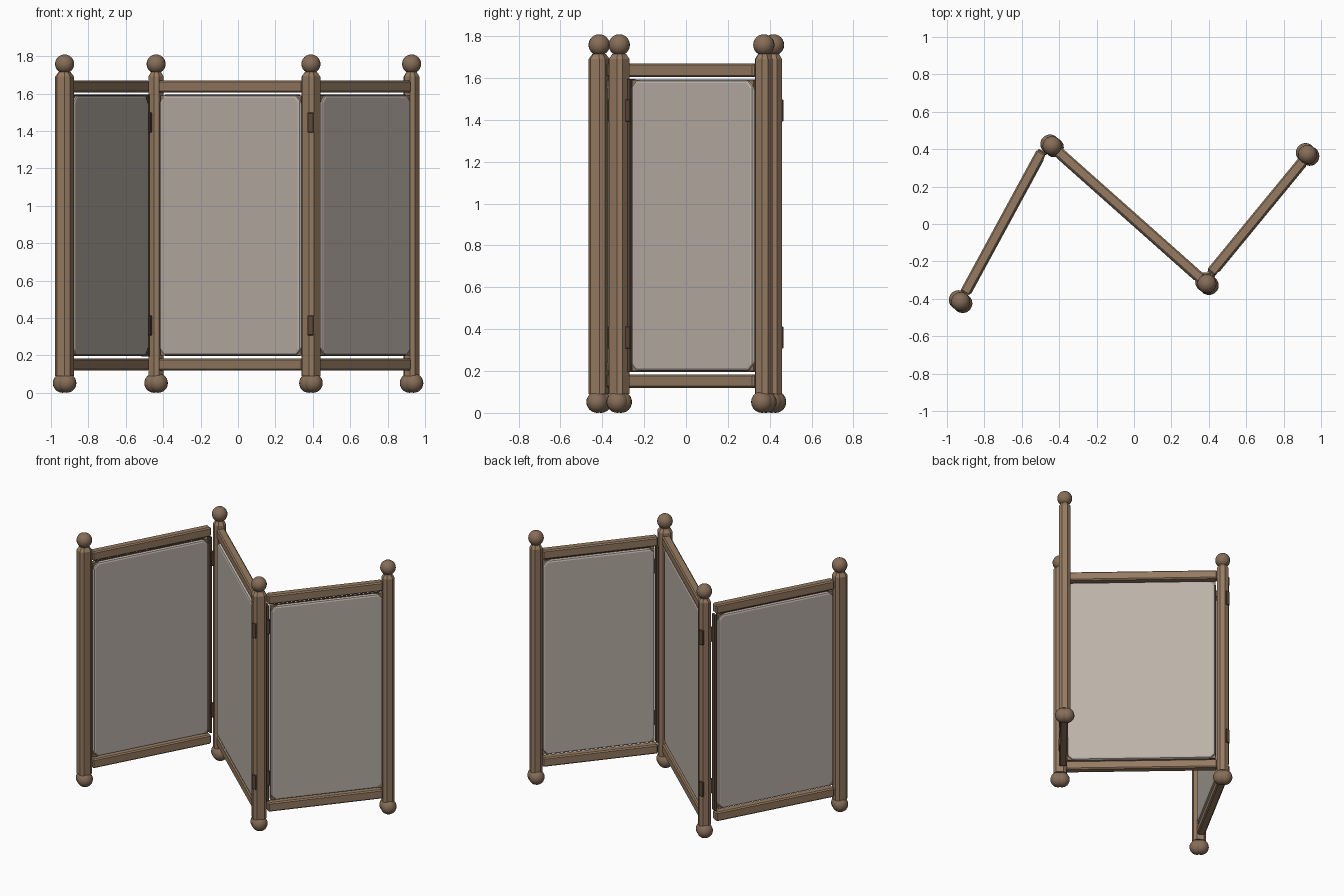
import bpy, bmesh, math
from mathutils import Vector, Matrix

if "Cube" in bpy.data.objects:
    bpy.data.objects.remove(bpy.data.objects["Cube"], do_unlink=True)


def srgb(r, g, b):
    lin = [((c / 255 + 0.055) / 1.055) ** 2.4 for c in (r, g, b)]
    return (*lin, 1.0)


def material(name, rgb):
    m = bpy.data.materials.new(name)
    m.use_nodes = True
    m.diffuse_color = srgb(*rgb)
    bsdf = m.node_tree.nodes["Principled BSDF"]
    bsdf.inputs["Base Color"].default_value = srgb(*rgb)
    bsdf.inputs["Roughness"].default_value = 0.8
    return m


WOOD = material("brown wood", (150, 123, 98))
KNOB = material("darker wood", (134, 109, 88))
DARK = material("dark brown", (92, 72, 56))
CLOTH = material("pale grey cloth", (188, 178, 169))


def finish(name, bm, mat, matrix, bevel=0, segments=1):
    bmesh.ops.recalc_face_normals(bm, faces=bm.faces)
    mesh = bpy.data.meshes.new(name)
    bm.to_mesh(mesh)
    bm.free()
    mesh.materials.append(mat)
    ob = bpy.data.objects.new(name, mesh)
    ob.matrix_world = matrix
    bpy.context.collection.objects.link(ob)
    if bevel:
        mod = ob.modifiers.new("soft edges", "BEVEL")
        mod.width, mod.segments = bevel, segments
        mod.limit_method = "ANGLE"
    return ob


def box(name, size, mat, matrix, bevel=0):
    bm = bmesh.new()
    bmesh.ops.create_cube(bm, size=1)
    bmesh.ops.scale(bm, vec=size, verts=bm.verts)
    return finish(name, bm, mat, matrix, bevel)


def ball(name, radius, mat, centre):
    bm = bmesh.new()
    bmesh.ops.create_uvsphere(bm, u_segments=20, v_segments=12, radius=radius)
    for f in bm.faces:
        f.smooth = True
    return finish(name, bm, mat, Matrix.Translation(centre))


def slab(name, outline, depth, mat, matrix, bevel=0, segments=1):
    """Outline in the local x-z plane, thickened along local y."""
    bm = bmesh.new()
    face = bm.faces.new([bm.verts.new((x, -depth / 2, z)) for x, z in outline])
    ext = bmesh.ops.extrude_face_region(bm, geom=[face])
    moved = [v for v in ext["geom"] if isinstance(v, bmesh.types.BMVert)]
    bmesh.ops.translate(bm, vec=(0, depth, 0), verts=moved)
    return finish(name, bm, mat, matrix, bevel, segments)


def clipped(w, h, c):
    """Rectangle outline with its corners cut off."""
    return [(-w + c, -h), (w - c, -h), (w, -h + c), (w, h - c),
            (w - c, h), (-w + c, h), (-w, h - c), (-w, -h + c)]


# Posts with chamfered corners, a tapered cap, a finial and a two-lobed foot
def post(label, x, y, width, angle):
    bm = bmesh.new()
    half = width / 2
    rings = []
    for z, s in ((0.09, 1), (1.69, 1), (1.715, 0.65)):
        rings.append([bm.verts.new((px * s, py * s, z))
                      for px, py in clipped(half, half, 0.02)])
    for low, high in zip(rings, rings[1:]):
        for i in range(len(low)):
            j = (i + 1) % len(low)
            bm.faces.new((low[i], low[j], high[j], high[i]))
    bm.faces.new(rings[0])
    bm.faces.new(rings[-1])
    place = Matrix.Translation((x, y, 0)) @ Matrix.Rotation(angle, 4, "Z")
    finish(label + "_post", bm, WOOD, place)
    ball(label + "_finial", 0.051, KNOB, (x, y, 1.758))
    for side in (-1, 1):
        ball(label + "_foot", 0.052, KNOB,
             (x + side * 0.011, y - side * 0.009, 0.052))


# Panels: two rails and a padded cloth with tied corners
def panel(label, start, end, stile_end):
    a, b = Vector(start), Vector(end)
    run = b - a
    length = run.length
    mid = (a + b) / 2
    frame = (Matrix.Translation((mid.x, mid.y, 0))
             @ Matrix.Rotation(math.atan2(run.y, run.x), 4, "Z"))
    for name, z in (("top", 1.637), ("bottom", 0.152)):
        box(f"{label}_{name}_rail", (length, 0.055, 0.065), WOOD,
            frame @ Matrix.Translation((0, 0, z)), 0.008)

    half, tall = length / 2 - 0.012, 0.695
    centre = frame @ Matrix.Translation((-0.008 * stile_end, -0.006, 0.895))
    slab(label + "_cloth", clipped(half, tall, 0.03), 0.052, CLOTH,
         centre, 0.014, 2)
    slab(label + "_cloth_edge", clipped(half + 0.004, tall + 0.004, 0.03),
         0.012, DARK, centre)
    for sx in (-1, 1):
        for sz in (-1, 1):
            tri = [(sx * half, sz * tall), (sx * (half - 0.045), sz * tall),
                   (sx * half, sz * (tall - 0.045))]
            slab(label + "_corner_tie", tri, 0.03, WOOD, centre)
    # Slim stile on the hinged edge
    if stile_end:
        box(label + "_hinge_stile", (0.016, 0.04, 1.4), DARK,
            frame @ Matrix.Translation((stile_end * length / 2, 0, 0.895)))


post("right_outer", -0.927, -0.415, 0.088, math.radians(62))
post("right_inner", -0.438, 0.418, 0.077, math.radians(-42))
post("left_inner", 0.39, -0.319, 0.09, math.radians(-42))
post("left_outer", 0.928, 0.372, 0.078, math.radians(52))

panel("right_panel", (-0.905, -0.37), (-0.495, 0.385), 1)
panel("middle_panel", (-0.41, 0.392), (0.36, -0.292), 0)
panel("left_panel", (0.412, -0.26), (0.905, 0.34), -1)

# Hinge plates, upper and lower, on both joints
for z in (1.445, 0.36):
    for label, x, y, turn in (("left_front", 0.388, -0.368, 0),
                              ("left_inside", 0.425, -0.277, 52),
                              ("right_back", -0.445, 0.459, 0),
                              ("right_inside", -0.468, 0.385, 62)):
        box(label + "_hinge", (0.034, 0.014, 0.105), DARK,
            Matrix.Translation((x, y, z))
            @ Matrix.Rotation(math.radians(turn), 4, "Z"), 0.003)
